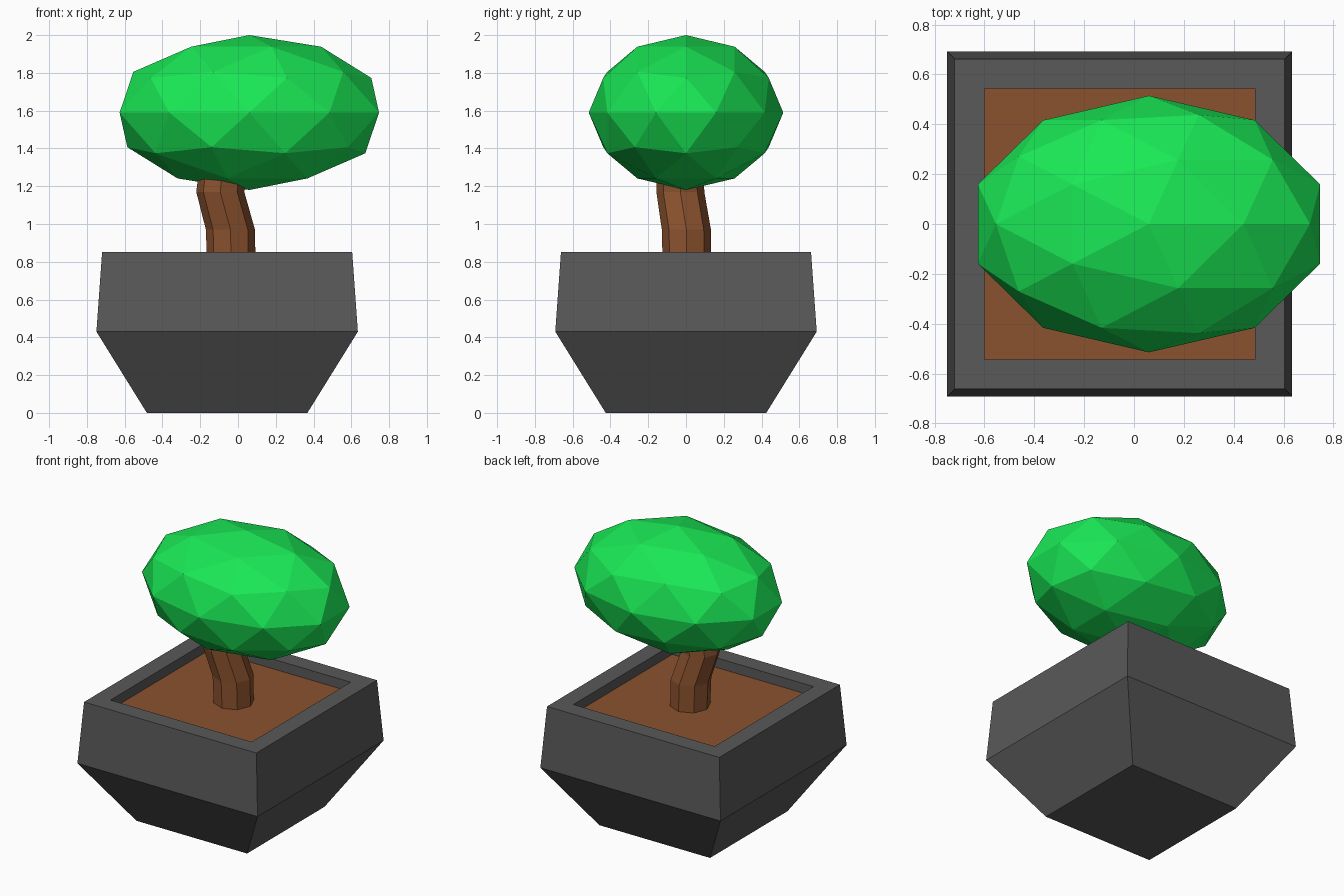
import bpy, math

if "Cube" in bpy.data.objects:
    bpy.data.objects.remove(bpy.data.objects["Cube"])

CX = -0.0575  # pot centre in x


def material(name, rgb):
    m = bpy.data.materials.new(name)
    m.diffuse_color = (*rgb, 1)
    m.use_nodes = True
    m.node_tree.nodes["Principled BSDF"].inputs["Base Color"].default_value = m.diffuse_color
    return m


def loft(name, rings, mat, cap_start=False, cap_end=False):
    """Skin a list of equal-length vertex rings with quads."""
    n = len(rings[0])
    verts = [v for ring in rings for v in ring]
    faces = [(r * n + i, r * n + (i + 1) % n, (r + 1) * n + (i + 1) % n, (r + 1) * n + i)
             for r in range(len(rings) - 1) for i in range(n)]
    if cap_start:
        faces.append(tuple(reversed(range(n))))
    if cap_end:
        faces.append(tuple(range(len(verts) - n, len(verts))))
    mesh = bpy.data.meshes.new(name)
    mesh.from_pydata(verts, [], faces)
    mesh.materials.append(mat)
    obj = bpy.data.objects.new(name, mesh)
    bpy.context.collection.objects.link(obj)
    return obj


def square(h, z):
    return [(CX + sx * h, sy * h, z) for sx, sy in ((-1, -1), (1, -1), (1, 1), (-1, 1))]


def octagon(x, y, z, r):
    return [(x + r * math.cos(i * math.pi / 4), y + r * math.sin(i * math.pi / 4), z)
            for i in range(8)]


grey = material("pot_grey", (0.1, 0.1, 0.1))
brown = material("bark_brown", (0.26, 0.085, 0.028))
green = material("leaf_green", (0.01, 0.8, 0.09))

# Pot: flared base, tapered upper wall, flat rim and inner wall down to the soil
SOIL_Z = 0.785
pot_profile = [(0.425, 0), (0.692, 0.43), (0.662, 0.852), (0.543, 0.852), (0.543, SOIL_Z)]
loft("pot", [square(h, z) for h, z in pot_profile], grey, cap_start=True)

# Soil: a flat square filling the opening
loft("soil", [square(0.543, SOIL_Z)], brown, cap_end=True)

# Trunk: bent eight-sided tube running up into the leaves
trunk_path = [(-0.035, 0.005, 0.76, 0.128), (-0.04, 0.002, 0.97, 0.13),
              (-0.094, -0.03, 1.17, 0.127), (-0.075, -0.03, 1.38, 0.12)]
loft("trunk", [octagon(*p) for p in trunk_path], brown, cap_start=True, cap_end=True)

# Foliage: stretched low-poly icosphere
bpy.ops.mesh.primitive_ico_sphere_add(subdivisions=2, radius=1, location=(0.06, 0, 1.59))
foliage = bpy.context.object
foliage.name = "foliage"
foliage.scale = (0.722, 0.515, 0.41)
foliage.data.materials.append(green)
